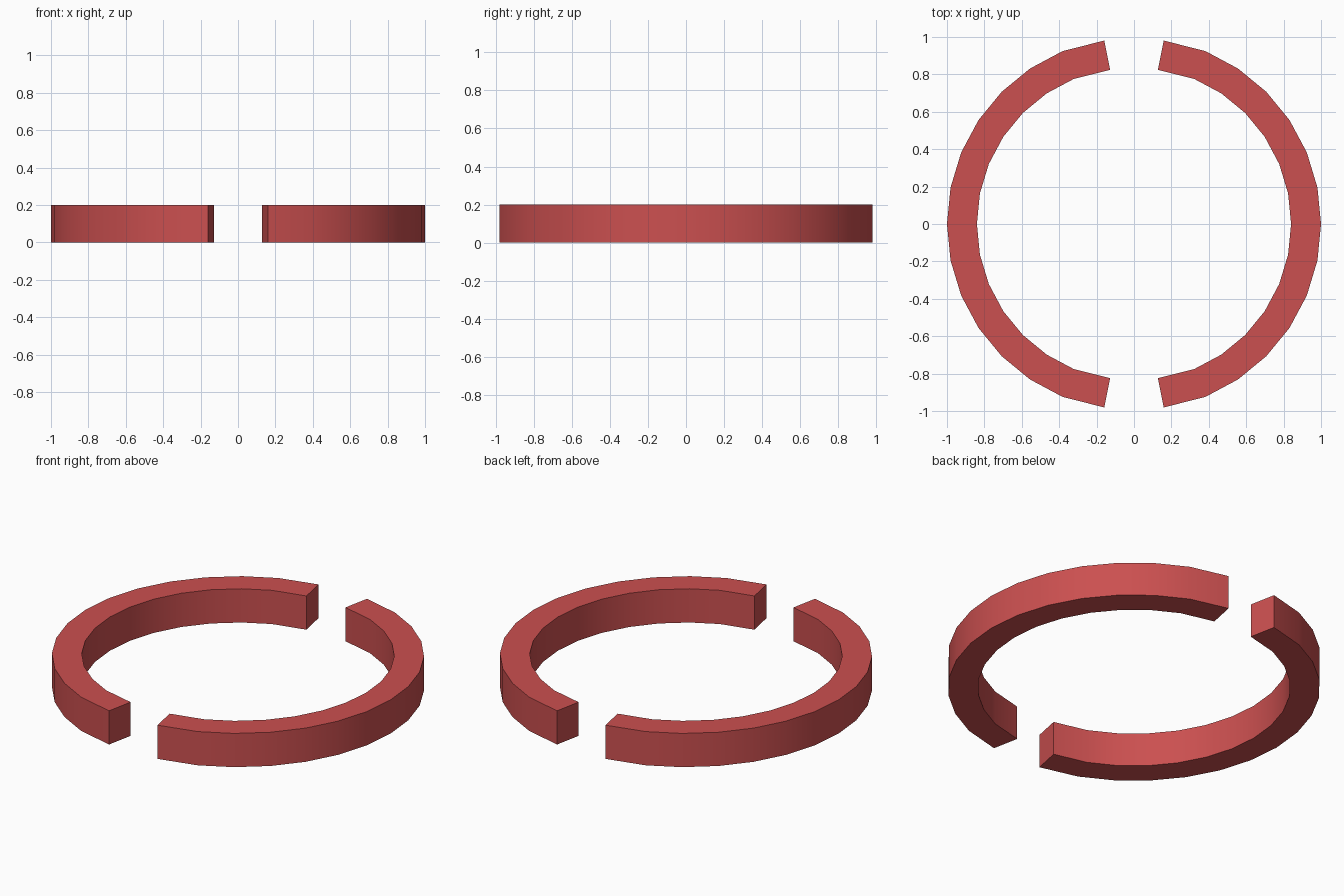
import bpy, bmesh
from math import sin, cos, radians

if "Cube" in bpy.data.objects:
    bpy.data.objects.remove(bpy.data.objects["Cube"])

OUTER, INNER, HEIGHT = 1.0, 0.84, 0.2
STEP = 11.25          # 32-sided ring
END_SHIFT = 0.036     # ends reach slightly into the gap

mat = bpy.data.materials.new("red")
mat.diffuse_color = (0.6, 0.08, 0.08, 1)
mat.use_nodes = True
mat.node_tree.nodes["Principled BSDF"].inputs["Base Color"].default_value = mat.diffuse_color


def half_ring(name, side):
    bm = bmesh.new()
    rings = []
    for i in range(-7, 8):
        a = radians(i * STEP)
        shift = END_SHIFT if abs(i) == 7 else 0
        rings.append([bm.verts.new((side * (r * cos(a) - shift), r * sin(a), z))
                      for r, z in ((INNER, 0), (OUTER, 0), (OUTER, HEIGHT), (INNER, HEIGHT))])
    # walls between neighbouring cross-sections
    for a, b in zip(rings, rings[1:]):
        for k in range(4):
            n = (k + 1) % 4
            bm.faces.new((a[k], a[n], b[n], b[k]))
    # end caps
    bm.faces.new(rings[0])
    bm.faces.new(rings[-1])
    bmesh.ops.recalc_face_normals(bm, faces=bm.faces)
    me = bpy.data.meshes.new(name)
    bm.to_mesh(me)
    bm.free()
    me.materials.append(mat)
    ob = bpy.data.objects.new(name, me)
    bpy.context.collection.objects.link(ob)
    bpy.ops.object.select_all(action='DESELECT')
    ob.select_set(True)
    bpy.context.view_layer.objects.active = ob
    bpy.ops.object.shade_smooth_by_angle(angle=radians(30))


half_ring("right_half_ring", 1)
half_ring("left_half_ring", -1)
